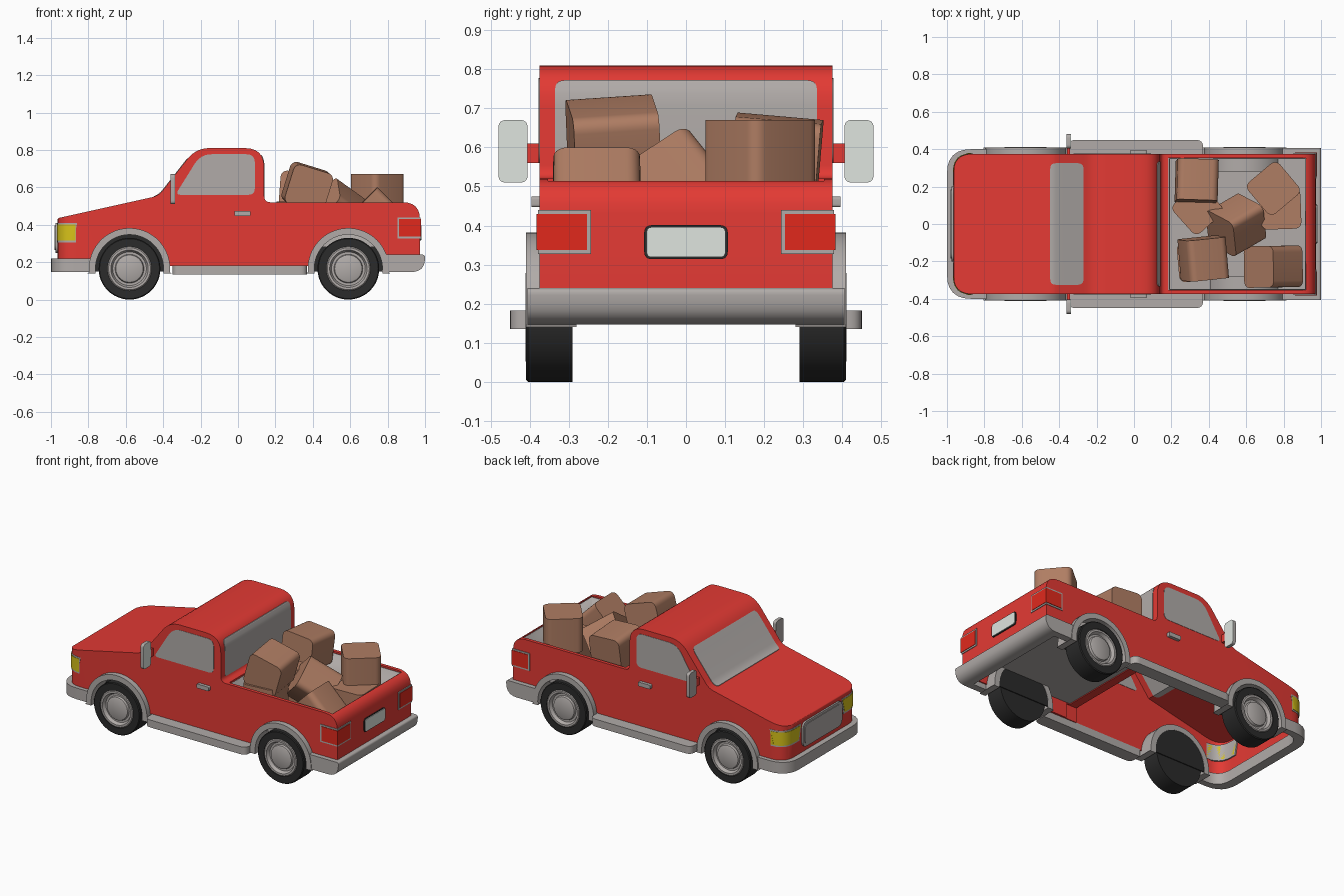
import bpy, bmesh, math
from mathutils import Vector, Euler

if "Cube" in bpy.data.objects:
    bpy.data.objects.remove(bpy.data.objects["Cube"])


def material(name, r, g, b):
    m = bpy.data.materials.new(name)
    m.diffuse_color = (r, g, b, 1)
    m.use_nodes = True
    m.node_tree.nodes["Principled BSDF"].inputs["Base Color"].default_value = m.diffuse_color
    return m


RED = material("body_red", 0.77, 0.042, 0.034)
GREY = material("trim_grey", 0.44, 0.41, 0.395)
PALE = material("pale_grey", 0.74, 0.78, 0.74)
BLACK = material("rubber_black", 0.024, 0.024, 0.024)
BROWN = material("carton_brown", 0.43, 0.205, 0.125)
YELLOW = material("headlight_yellow", 0.68, 0.54, 0.01)
LAMP = material("lamp_red", 0.75, 0.022, 0.012)


def rounded(pts, n=7):
    """Round every corner given as (u, v, size); plain (u, v) stays sharp."""
    out = []
    for i, p in enumerate(pts):
        c = Vector(p[:2])
        if len(p) < 3:
            out.append(c)
            continue
        a = c + (Vector(pts[i - 1][:2]) - c).normalized() * p[2]
        b = c + (Vector(pts[(i + 1) % len(pts)][:2]) - c).normalized() * p[2]
        for k in range(n):
            t = k / (n - 1)
            out.append(a * (1 - t) ** 2 + c * 2 * t * (1 - t) + b * t * t)
    return out


def rect(u0, u1, v0, v1, r):
    return [(u0, v0, r), (u1, v0, r), (u1, v1, r), (u0, v1, r)]


def finish(name, bm, mat):
    bmesh.ops.recalc_face_normals(bm, faces=bm.faces)
    me = bpy.data.meshes.new(name)
    bm.to_mesh(me)
    bm.free()
    ob = bpy.data.objects.new(name, me)
    bpy.context.collection.objects.link(ob)
    me.materials.append(mat)
    return ob


def prism(name, pts, axis, lo, hi, mat):
    place = {'x': lambda u, v, w: (w, u, v), 'y': lambda u, v, w: (u, w, v),
             'z': lambda u, v, w: (u, v, w)}[axis]
    bm = bmesh.new()
    pts = rounded(pts)
    a = [bm.verts.new(place(p[0], p[1], lo)) for p in pts]
    b = [bm.verts.new(place(p[0], p[1], hi)) for p in pts]
    bm.faces.new(a)
    bm.faces.new(b)
    for i in range(len(pts)):
        j = (i + 1) % len(pts)
        bm.faces.new((a[i], a[j], b[j], b[i]))
    return finish(name, bm, mat)


def box(name, x0, x1, y0, y1, z0, z1, mat):
    return prism(name, [(x0, z0), (x1, z0), (x1, z1), (x0, z1)], 'y', y0, y1, mat)


def lathe(name, profile, x, z, s, mat, n=48):
    bm = bmesh.new()
    rings = [[bm.verts.new((x + r * math.cos(2 * math.pi * k / n), s * y,
                            z + r * math.sin(2 * math.pi * k / n))) for k in range(n)]
             for r, y in profile]
    for a, b in zip(rings, rings[1:]):
        for k in range(n):
            j = (k + 1) % n
            bm.faces.new((a[k], a[j], b[j], b[k]))
    bmesh.ops.remove_doubles(bm, verts=bm.verts, dist=1e-5)
    return finish(name, bm, mat)


def boolean(ob, cutter, op):
    m = ob.modifiers.new("cut", 'BOOLEAN')
    m.operation, m.object, m.solver = op, cutter, 'EXACT'
    bpy.context.view_layer.objects.active = ob
    bpy.ops.object.modifier_apply(modifier=m.name)
    bpy.data.objects.remove(cutter)


WHEELS = {"front": -0.58, "rear": 0.59}
WZ = 0.165


def nose_plan(x, y):
    return prism("cutter", [(x, -y, 0.1), (1.5, -y), (1.5, y), (x, y, 0.1)], 'z', -1, 2, RED)


# body shell: side profile, rounded nose, hollow cab, open bed, wheel arches
body = prism("body", [(-0.965, 0.18), (-0.965, 0.435, 0.012), (-0.425, 0.555, 0.035),
                      (-0.225, 0.81, 0.075), (0.14, 0.81, 0.105), (0.14, 0.52, 0.035),
                      (0.972, 0.52, 0.09), (0.972, 0.18)], 'y', -0.5, 0.5, RED)
boolean(body, nose_plan(-0.965, 0.375), 'INTERSECT')
cavity = prism("cavity", [(-1.1, 0), (-1.1, 0.393), (-0.418, 0.545), (-0.219, 0.798, 0.07),
                          (0.13, 0.798, 0.1), (0.13, 0)], 'y', -0.5, 0.5, RED)
boolean(cavity, nose_plan(-0.953, 0.367), 'INTERSECT')
boolean(body, cavity, 'DIFFERENCE')
boolean(body, box("cutter", 0.185, 0.92, -0.353, 0.353, -0.1, 1, RED), 'DIFFERENCE')
boolean(body, box("cutter", 0.1, 0.21, -0.36, 0.36, -0.1, 0.275, RED), 'DIFFERENCE')
for wx in WHEELS.values():
    circle = [(wx + 0.2 * math.cos(a * math.pi / 24), WZ + 0.2 * math.sin(a * math.pi / 24))
              for a in range(48)]
    boolean(body, prism("cutter", circle, 'y', -0.6, 0.6, RED), 'DIFFERENCE')

# bed liner: thin open tray
bm = bmesh.new()
bmesh.ops.create_cube(bm, size=1)
for v in bm.verts:
    v.co = (0.5525 + v.co.x * 0.733, v.co.y * 0.704, 0.395 + v.co.z * 0.23)
bmesh.ops.delete(bm, geom=[f for f in bm.faces if f.normal.z > 0.9], context='FACES_ONLY')
liner = finish("bed_liner", bm, GREY)
liner.modifiers.new("wall", 'SOLIDIFY').thickness = 0.008

# windscreen and rear window: curved panes following the cab profile
ws = prism("windscreen", [(-0.6, 0.519), (-0.4268, 0.5575, 0.035), (-0.2268, 0.8125, 0.075),
                          (-0.1, 0.8125), (-0.1, 0.797), (-0.219, 0.797, 0.07),
                          (-0.418, 0.544), (-0.6, 0.5)], 'y', -0.5, 0.5, GREY)
boolean(ws, prism("cutter", rect(-0.448, -0.27, -0.325, 0.325, 0.03), 'z', 0, 1, GREY), 'INTERSECT')
rw = prism("rear_window", [(0.1425, 0.5), (0.1425, 0.8125, 0.105), (0.03, 0.8125), (0.03, 0.797),
                           (0.128, 0.797, 0.1), (0.128, 0.5)], 'y', -0.5, 0.5, GREY)
boolean(rw, prism("cutter", rect(-0.335, 0.335, 0.535, 0.772, 0.025), 'x', 0, 0.3, GREY), 'INTERSECT')

# front grille and rear number plate
prism("grille_frame", rect(-0.2, 0.2, 0.25, 0.41, 0.04), 'x', -0.976, -0.955, GREY)
prism("grille_panel", rect(-0.185, 0.185, 0.265, 0.395, 0.035), 'x', -0.98, -0.97, GREY)
prism("plate_frame", rect(-0.107, 0.107, 0.314, 0.401, 0.02), 'x', 0.965, 0.977, BLACK)
prism("plate_panel", rect(-0.101, 0.101, 0.319, 0.396, 0.015), 'x', 0.97, 0.981, PALE)

# bumpers
prism("front_bumper", [(-0.78, 0.4), (-1, 0.4, 0.13), (-1, -0.4, 0.13), (-0.78, -0.4),
                       (-0.78, -0.36), (-0.94, -0.36, 0.1), (-0.94, 0.36, 0.1), (-0.78, 0.36)],
      'z', 0.148, 0.22, GREY)
prism("rear_bumper", [(0.9, 0.147), (1.0, 0.147, 0.075), (1.0, 0.24, 0.015), (0.9, 0.24)],
      'y', -0.405, 0.405, GREY)

for side, s in (("left", -1), ("right", 1)):
    def plan(pts):
        return [(p[0], s * p[1]) + tuple(p[2:]) for p in pts]

    def across(a, b):
        return tuple(sorted((s * a, s * b)))

    # side glass, door handle, running board, bumper arm
    prism(side + "_door_window", [(-0.335, 0.56, 0.03), (-0.2, 0.777, 0.06), (0.09, 0.777, 0.045),
                                  (0.09, 0.56, 0.035)], 'y', *across(0.365, 0.377), GREY)
    prism(side + "_door_handle", rect(-0.02, 0.067, 0.447, 0.474, 0.008), 'y', *across(0.37, 0.395), GREY)
    prism(side + "_running_board", plan([(-0.35, 0.365), (-0.35, 0.45, 0.04), (0.37, 0.45, 0.04),
                                         (0.37, 0.365)]), 'z', 0.135, 0.183, GREY)
    prism(side + "_rear_bumper_arm", [(0.77, 0.147), (0.91, 0.147), (0.91, 0.24), (0.78, 0.24)],
          'y', *across(0.36, 0.405), GREY)

    # wing mirror
    my = across(0.405, 0.48)
    prism(side + "_mirror_housing", rect(*my, 0.51, 0.67, 0.02), 'x', -0.36, -0.341, GREY)
    prism(side + "_mirror_glass", rect(*my, 0.51, 0.67, 0.02), 'x', -0.341, -0.338, PALE)
    box(side + "_mirror_arm", -0.358, -0.342, *across(0.37, 0.41), 0.56, 0.61, RED)

    # wrap-around headlight and tail light, each a frame with a lens
    for part, e, d, mat in (("headlight_frame", 0.01, 0, GREY), ("headlight", 0, 0.002, YELLOW)):
        x0, y0, xe = -0.9665 - d, 0.3765 + d, -0.87 + e
        lamp = prism(f"{side}_{part}", plan([(x0, 0.215 - e), (x0, y0, 0.1), (xe, y0), (xe, 0.36),
                                             (-0.945, 0.36, 0.1), (-0.945, 0.215 - e)]),
                     'z', 0.315 - e, 0.4 + e, mat)
        for v in lamp.data.vertices:  # narrower at the bottom
            if v.co.z < 0.35 and abs(v.co.x - xe) < 0.001:
                v.co.x -= 0.02
            if v.co.z < 0.35 and abs(v.co.y) < 0.22:
                v.co.y += s * 0.02
    for part, e, d, mat in (("tail_light_frame", 0.01, 0, GREY), ("tail_light", 0, 0.003, LAMP)):
        x1, y1, xe = 0.976 + d, 0.379 + d, 0.862 - e
        prism(f"{side}_{part}", plan([(x1, 0.253 - e), (x1, y1), (xe, y1), (xe, 0.36),
                                      (0.95, 0.36), (0.95, 0.253 - e)]),
              'z', 0.337 - e, 0.43 + e, mat)

    # fenders, dark wheel wells and wheels
    for end, wx in WHEELS.items():
        arc = [math.radians(a) for a in range(-5, 186, 5)]
        inner = [(wx + 0.182 * math.cos(a), WZ + 0.182 * math.sin(a)) for a in arc]
        ring = [(wx + 0.217 * math.cos(a), WZ + 0.217 * math.sin(a)) for a in arc]
        ring += [(wx - 0.225, 0.14), (wx - 0.182, 0.14)] + inner[::-1]
        ring += [(wx + 0.182, 0.14), (wx + 0.225, 0.14)]
        prism(f"{side}_{end}_fender", ring, 'y', *across(0.28, 0.409), GREY)
        prism(f"{side}_{end}_wheel_well", inner, 'y', *across(0.282, 0.288), BLACK)
        lathe(f"{side}_{end}_tyre", [(0, 0.29), (0.165, 0.29), (0.165, 0.404),
                                     (0.16, 0.409), (0.118, 0.409), (0.118, 0.38), (0, 0.38)],
              wx, WZ, s, BLACK)
        lathe(f"{side}_{end}_rim", [(0.118, 0.382), (0.118, 0.405), (0.112, 0.411), (0.1, 0.411),
                                    (0.09, 0.39), (0.077, 0.39), (0.073, 0.403), (0.065, 0.407),
                                    (0, 0.407)], wx, WZ, s, GREY)

# cartons heaped in the bed: centre, size, rotation in degrees, axis of the rounded edges
cartons = [((0.745, 0.19, 0.56), 0.22, (0, 0, 40), 2), ((0.785, 0.08, 0.39), 0.215, (0, 0, 2), 2),
           ((0.745, -0.228, 0.443), 0.222, (0, 45, 1), 0), ((0.37, -0.185, 0.6), 0.22, (4, 17, 6), 1),
           ((0.335, 0.23, 0.565), 0.22, (-5, 4, -2), 1), ((0.545, -0.005, 0.47), 0.22, (40, 32, 30), 0),
           ((0.34, 0.08, 0.42), 0.21, (0, 0, 42), 2), ((0.34, -0.2, 0.41), 0.21, (0, 0, 5), 2)]
for i, (loc, size, rot, axis) in enumerate(cartons):
    bm = bmesh.new()
    bmesh.ops.create_cube(bm, size=size)
    along = [e for e in bm.edges if abs((e.verts[0].co - e.verts[1].co)[axis]) > 0.01]
    bmesh.ops.bevel(bm, geom=along, offset=0.035, segments=5, profile=0.5, affect='EDGES')
    carton = finish(f"carton_{i + 1}", bm, BROWN)
    carton.location = loc
    carton.rotation_euler = Euler([math.radians(a) for a in rot])

# smooth curves, crisp edges
for ob in bpy.data.objects:
    ob.select_set(True)
bpy.context.view_layer.objects.active = body
bpy.ops.object.shade_smooth_by_angle(angle=math.radians(32))
